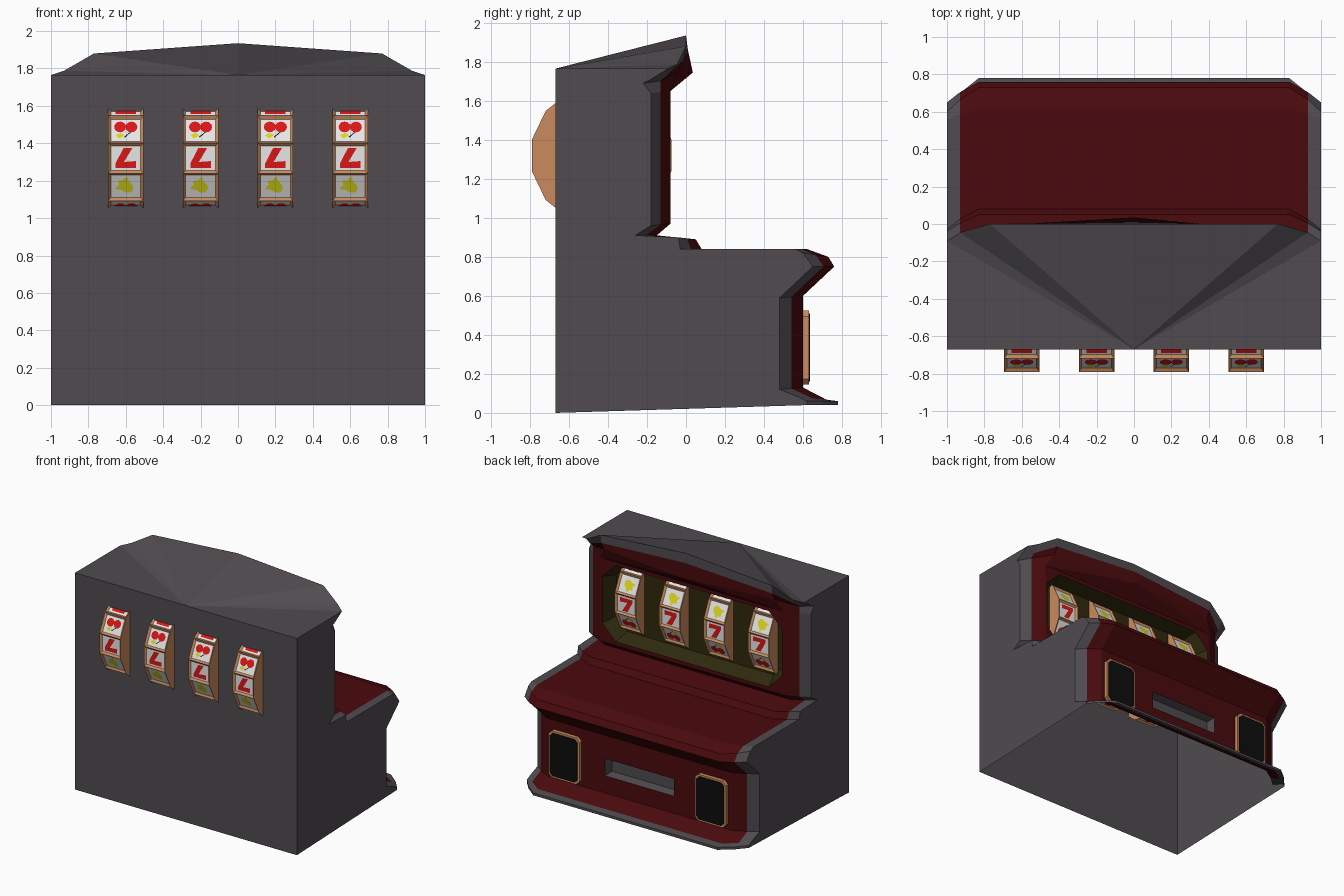
import bpy, bmesh
from math import cos, sin, pi, radians
from mathutils import Vector

cube = bpy.data.objects.get("Cube")
if cube:
    bpy.data.objects.remove(cube, do_unlink=True)

# Flat colours
COLOURS = {
    "grey_metal": (0.08, 0.071, 0.08),
    "dark_red": (0.068, 0.003, 0.004),
    "olive_recess": (0.028, 0.022, 0.004),
    "copper": (0.6, 0.26, 0.11),
    "white_tile": (0.8, 0.8, 0.8),
    "bright_red": (0.7, 0.008, 0.008),
    "yellow": (0.72, 0.68, 0.01),
    "black": (0.004, 0.004, 0.004),
}
NAMES = list(COLOURS)
GREY, RED, OLIVE, COPPER, WHITE, BRIGHT, YELLOW, BLACK = range(len(NAMES))
materials = []
for name, rgb in COLOURS.items():
    m = bpy.data.materials.new(name)
    m.use_nodes = True
    m.diffuse_color = (*rgb, 1)
    bsdf = m.node_tree.nodes["Principled BSDF"]
    bsdf.inputs["Base Color"].default_value = (*rgb, 1)
    bsdf.inputs["Roughness"].default_value = 0.8
    materials.append(m)


def finish(bm, name):
    mesh = bpy.data.meshes.new(name)
    bm.to_mesh(mesh)
    bm.free()
    for m in materials:
        mesh.materials.append(m)
    ob = bpy.data.objects.new(name, mesh)
    bpy.context.collection.objects.link(ob)
    return ob


def face(bm, verts, mat):
    f = bm.faces.new(verts)
    f.material_index = mat
    return f


def octagon(hx, z0, z1, cut):
    half = [(hx - cut, z0), (hx, z0 + cut), (hx, z1 - cut), (hx - cut, z1)]
    return half + [(-x, z) for x, z in reversed(half)]


# Cabinet: side profile and centre profile, matched row by row (y, z)
SIDE = [(.62, .04), (.62, .06), (.58, .08), (.48, .12), (.48, .59), (.65, .75),
        (.60, .82), (.56, .84), (-.03, .84), (-.04, .90), (-.26, .91),
        (-.18, .96), (-.18, 1.64), (-.22, 1.69), (-.18, 1.71), (-.09, 1.765)]
CENTRE = [(.78, .04), (.78, .06), (.72, .068), (.60, .13), (.60, .60), (.76, .75),
          (.73, .80), (.62, .84), (.08, .84), (.05, .89), (-.15, .91),
          (-.08, .97), (-.08, 1.65), (-.04, 1.75), (-.01, 1.81), (0, 1.88)]
ARCH = {13: (.035, 1.745), 14: (.01, 1.86), 15: (0, 1.935)}
LOWER_PANEL, WINDOW_PANEL, GREY_ROWS = 3, 11, (0, 1, 14)


def recess(bm, quad, y, outline, inner, depth, mat):
    """Fill a flat panel around a hole and sink a recess into the hole."""
    rim = [bm.verts.new((x, y, z)) for x, z in outline]
    floor = [bm.verts.new((x, y - depth, z)) for x, z in inner]
    edges = []
    for loop in (quad, rim):
        for a, b in zip(loop, loop[1:] + loop[:1]):
            edges.append(bm.edges.get((a, b)) or bm.edges.new((a, b)))
    filled = bmesh.ops.triangle_fill(bm, edges=edges, use_beauty=True)
    for g in filled["geom"]:
        if isinstance(g, bmesh.types.BMFace):
            g.material_index = RED
    n = len(rim)
    for i in range(n):
        j = (i + 1) % n
        face(bm, [rim[i], rim[j], floor[j], floor[i]], mat)
    face(bm, floor, mat)


bm = bmesh.new()
rows = []
for i, (s, c) in enumerate(zip(SIDE, CENTRE)):
    lift = .2 if i in ARCH else .5
    mid = ((s[0] + c[0]) / 2, s[1] + lift * (c[1] - s[1]))
    cx = .77 if i in ARCH else .83
    half = [(1, *s), (.93, *mid), (cx, *c)]
    row = half + ([(0, *ARCH[i])] if i in ARCH else [])
    row += [(-x, y, z) for x, y, z in reversed(half)]
    rows.append([bm.verts.new(p) for p in row])

for i, (lo, hi) in enumerate(zip(rows, rows[1:])):
    trim = GREY if i in GREY_ROWS else RED
    for k in range(2):
        mat = GREY if k == 0 else trim
        face(bm, [lo[k], lo[k + 1], hi[k + 1], hi[k]], mat)
        face(bm, [lo[-k - 2], lo[-k - 1], hi[-k - 1], hi[-k - 2]], mat)
    middle = lo[2:-2] + hi[2:-2][::-1]
    if i == LOWER_PANEL:
        slot = [(.31, .27), (.31, .41), (-.31, .41), (-.31, .27)]
        slot_back = [(x * .95, .34 + (z - .34) * .8) for x, z in slot]
        recess(bm, middle, .60, slot, slot_back, .07, GREY)
    elif i == WINDOW_PANEL:
        recess(bm, middle, -.08, octagon(.81, 1.0, 1.62, .12),
               octagon(.76, 1.05, 1.585, .10), .11, OLIVE)
    elif len(lo) == len(hi) == 7:
        face(bm, [lo[2], lo[3], hi[3], hi[2]], trim)
        face(bm, [lo[3], lo[4], hi[4], hi[3]], trim)
    elif len(hi) == 7:
        for tri in ([lo[2], hi[3], hi[2]], [lo[2], lo[3], hi[3]], [lo[3], hi[4], hi[3]]):
            face(bm, tri, trim)
    else:
        face(bm, middle, trim)

# Plain grey sides, back and fanned roof; the underside stays open
base_l, base_r = [bm.verts.new((x, -.67, 0)) for x in (1, -1)]
top_l, top_m, top_r = [bm.verts.new((x, -.67, 1.765)) for x in (1, 0, -1)]
face(bm, [r[0] for r in rows] + [top_l, base_l], GREY)
face(bm, [r[-1] for r in rows] + [top_r, base_r], GREY)
face(bm, [base_l, top_l, top_m, top_r, base_r], GREY)
ridge = [top_l] + rows[-1] + [top_r]
for a, b in zip(ridge, ridge[1:]):
    face(bm, [top_m, a, b], GREY)
bmesh.ops.recalc_face_normals(bm, faces=bm.faces)
finish(bm, "cabinet")


# Reel symbols as flat outlines, counter-clockwise
def disc(cx, cy, r, n=12):
    return [(cx + r * cos(2 * pi * i / n), cy + r * sin(2 * pi * i / n)) for i in range(n)]


def turn(points, degrees):
    c, s = cos(radians(degrees)), sin(radians(degrees))
    return [(x * c - y * s, x * s + y * c) for x, y in points]


SEVEN = [(-.055, .052), (-.055, .015), (.010, .02), (-.035, -.055), (.012, -.055),
         (.055, .028), (.055, .052)]
BELL = [(-.05, -.034), (.05, -.034), (.034, -.01), (.028, .024), (.012, .042),
        (-.012, .042), (-.028, .024), (-.034, -.01)]
LEAF = [(.005, .03), (.03, .016), (.055, .03), (.035, .05)]
STEM = [(-.03, .01), (-.024, .01), (.01, .04), (.004, .043)]
SYMBOLS = [
    [(SEVEN, BRIGHT)],
    [(turn(BELL, 50), YELLOW), (turn(disc(0, -.038, .012, 8), 50), YELLOW)],
    [(STEM, BLACK), (LEAF, YELLOW), (disc(-.03, -.018, .032), BRIGHT),
     (disc(.03, -.018, .032), BRIGHT)],
]
ORDER = (0, 1, 2, 0, 1, 0, 2)


# Reel: fourteen-sided drum with sunken white tiles
def make_reel(name, cx, sides=14, apothem=.3575, half=.095):
    centre = Vector((cx, -.4325, 1.32))
    radius = apothem / cos(pi / sides)
    bm = bmesh.new()
    angles = [radians(360 / sides * (k - .5)) for k in range(sides)]
    rings = [[bm.verts.new(centre + Vector((sx, radius * cos(a), radius * sin(a))))
              for a in angles] for sx in (-half, half)]
    for ring in rings:
        face(bm, ring, COPPER)
    rim = []
    for k in range(sides):
        j = (k + 1) % sides
        rim.append(face(bm, [rings[0][k], rings[1][k], rings[1][j], rings[0][j]], COPPER))
    bmesh.ops.recalc_face_normals(bm, faces=bm.faces)
    bmesh.ops.inset_individual(bm, faces=rim, thickness=.022, depth=-.014)
    for f in rim:
        f.material_index = WHITE
    for k in range(sides):
        a = 2 * pi * k / sides
        out, up = Vector((0, cos(a), sin(a))), Vector((0, -sin(a), cos(a)))
        for layer, (outline, mat) in enumerate(SYMBOLS[ORDER[k % len(ORDER)]]):
            origin = centre + out * (apothem - .012 + .001 * layer)
            face(bm, [bm.verts.new(origin + Vector((-u, 0, 0)) + up * v)
                      for u, v in outline], mat)
    return finish(bm, name)


for i in range(4):
    make_reel(f"reel_{i + 1}", -.6 + .4 * i)


# Speakers: chamfered copper frames with black grilles
def make_plate(name, cx, hx, z0, z1, cut, y0, y1, mat):
    bm = bmesh.new()
    pts = octagon(hx, z0, z1, cut)
    back = face(bm, [bm.verts.new((cx + x, y0, z)) for x, z in pts], mat)
    new = bmesh.ops.extrude_face_region(bm, geom=[back], use_keep_orig=True)
    verts = [g for g in new["geom"] if isinstance(g, bmesh.types.BMVert)]
    bmesh.ops.translate(bm, verts=verts, vec=(0, y1 - y0, 0))
    for f in bm.faces:
        f.material_index = mat
    bmesh.ops.recalc_face_normals(bm, faces=bm.faces)
    return finish(bm, name)


for side, cx in (("left", .66), ("right", -.66)):
    make_plate(f"{side}_speaker_frame", cx, .14, .145, .525, .03, .595, .63, COPPER)
    make_plate(f"{side}_speaker_grille", cx, .125, .16, .51, .025, .628, .636, BLACK)
